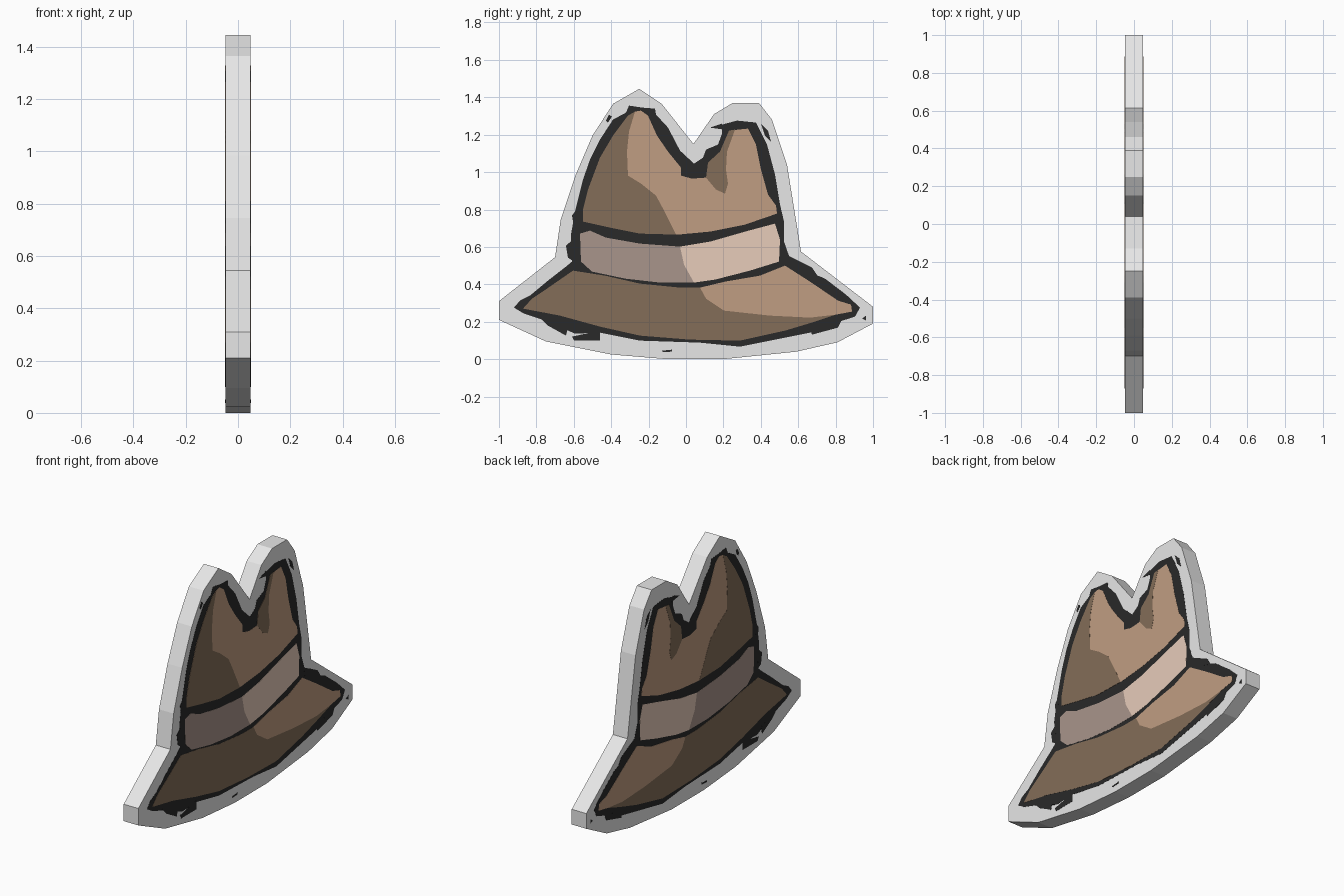
import bpy, bmesh

HALF = 0.048                    # half thickness of the board
UNIT, CY, CZ = 187.0, 686.0, 359.5   # sketch grid: units per metre and origin


def material(name, rgb):
    m = bpy.data.materials.new(name)
    lin = [((c / 255 + 0.055) / 1.055) ** 2.4 for c in rgb]
    m.diffuse_color = (*lin, 1)
    return m


WHITE = material("board white", (240, 240, 240))
BLACK = material("ink black", (41, 41, 41))
TAN = material("felt light brown", (192, 157, 130))
BROWN = material("felt dark brown", (132, 109, 88))
BAND_LIGHT = material("band light", (240, 212, 193))
BAND_DARK = material("band shade", (169, 149, 139))


def slab(bm, pts, x0, x1):
    """Extrude a (y, z) outline from x0 to x1."""
    face = bm.faces.new([bm.verts.new((x0, y, z)) for y, z in pts])
    ext = bmesh.ops.extrude_face_region(bm, geom=[face], use_keep_orig=True)
    verts = [g for g in ext["geom"] if isinstance(g, bmesh.types.BMVert)]
    bmesh.ops.translate(bm, verts=verts, vec=(x1 - x0, 0, 0))


def finish(name, bm, mat):
    bmesh.ops.recalc_face_normals(bm, faces=bm.faces)
    bmesh.ops.triangulate(bm, faces=[f for f in bm.faces if len(f.verts) > 4])
    me = bpy.data.meshes.new(name)
    bm.to_mesh(me)
    bm.free()
    me.materials.append(mat)
    bpy.context.collection.objects.link(bpy.data.objects.new(name, me))


def paint(name, shapes, mat, layer):
    """Thin painted plates on both sides of the board."""
    bm = bmesh.new()
    for shape in shapes:
        pts = [((u - CY) / UNIT, (CZ - v) / UNIT) for u, v in shape]
        for s in (-1, 1):
            slab(bm, pts, s * (HALF - 0.001), s * (HALF + 0.0007 * layer))
    finish(name, bm, mat)


# Cut-out board
outline = [(-1, .21), (-.75, .095), (-.4, .025), (-.1, 0), (.2, 0), (.59, .04),
           (.81, .09), (1, .19), (1, .28), (.615, .575), (.54, 1.04), (.46, 1.28),
           (.39, 1.37), (.25, 1.37), (.15, 1.31), (.04, 1.15), (-.13, 1.365),
           (-.25, 1.445), (-.39, 1.365), (-.5, 1.195), (-.59, .985), (-.67, .745),
           (-.7, .545), (-1, .31)]
board = bmesh.new()
slab(board, outline, -HALF, HALF)
finish("hat_board", board, WHITE)

# Black ink silhouette with a few loose brush marks
ink = [(514, 308), (520, 301), (530, 296), (548, 281), (566, 267), (572, 262), (571, 235),
       (575, 212), (583, 180), (590, 160), (600, 140), (613, 120), (626, 113), (629, 106),
       (642, 108), (655, 109), (656, 115), (668, 128), (680, 151), (694, 164), (703, 158),
       (706, 150), (718, 145), (722, 134), (722, 125), (737, 121), (756, 123), (767, 145),
       (775, 175), (780, 205), (784, 222), (784, 242), (791, 262), (806, 271), (825, 279),
       (846, 295), (860, 308), (855, 317), (833, 324), (820, 331), (780, 339), (740, 347),
       (700, 343), (640, 341), (600, 333), (575, 334), (545, 321), (524, 314)]
marks = [[(606, 121), (609, 115), (612, 117), (608, 123)],
         [(761, 124), (768, 131), (771, 142), (765, 136)],
         [(710, 128), (722, 124), (724, 130)],
         [(862, 319), (866, 316), (866, 321)],
         [(662, 351), (672, 350), (672, 352), (663, 352.5)],
         [(572, 337), (600, 331), (600, 341), (574, 341)],
         [(540, 318), (568, 328), (566, 336), (548, 326)],
         [(810, 329), (842, 320), (838, 328), (812, 335)],
         [(566, 246), (573, 240), (574, 262), (568, 258)],
         [(572, 216), (578, 208), (577, 224), (573, 222)],
         [(788, 256), (812, 268), (818, 277), (790, 268)]]
paint("ink_silhouette", [ink], BLACK, 1)
paint("ink_marks", marks, BLACK, 1.3)

# Crown, with its shaded left side and the crease shadow
left_edge = [(610, 228), (583, 222), (583, 210), (588, 190), (600, 158), (613, 136),
             (628, 116), (635, 112)]
crown = left_edge + [(641, 111), (648, 116), (657, 136), (668, 152), (681, 168),
                     (681, 176), (692, 179), (706, 178), (708, 163), (720, 152),
                     (729, 131), (748, 129), (756, 145), (761, 170), (768, 195),
                     (776, 206), (777, 214), (745, 225), (710, 232), (678, 235),
                     (640, 234)]
crown_shade = left_edge + [(629, 132), (627, 152), (628, 176), (641, 184), (656, 196),
                           (663, 209), (676, 235), (640, 234)]
crease = [(720, 152), (729, 131), (735, 130), (727, 152), (726, 170), (728, 184),
          (725, 194), (716, 190), (706, 178), (708, 163)]
paint("crown", [crown], TAN, 2)
paint("crown_shade", [crown_shade, crease], BROWN, 3)

# Hat band in two tones
band_split = [(680, 247), (684, 265), (694, 283)]
paint("band_shade", [[(580, 234), (590, 231), (606, 238), (640, 244)] + band_split +
                     [(660, 283), (625, 279), (592, 272), (581, 262)]], BAND_DARK, 2)
paint("band_light", [band_split + [(715, 280), (750, 271), (779, 262), (780, 240),
                                   (775, 224), (745, 232), (710, 242)]], BAND_LIGHT, 2)

# Brim in two tones
brim_split = [(700, 288), (706, 299), (724, 311), (770, 316), (810, 318), (836, 315)]
paint("brim_shade", [[(523, 309), (532, 299), (547, 289), (573, 271), (605, 276),
                      (640, 284), (680, 288)] + brim_split +
                     [(815, 322), (785, 331), (740, 341), (690, 340), (640, 336),
                      (600, 327), (560, 316)]], BROWN, 2)
paint("brim_light", [brim_split + [(852, 312), (851, 305), (838, 301), (810, 282),
                                   (785, 266), (760, 276), (725, 282)]], TAN, 2)
